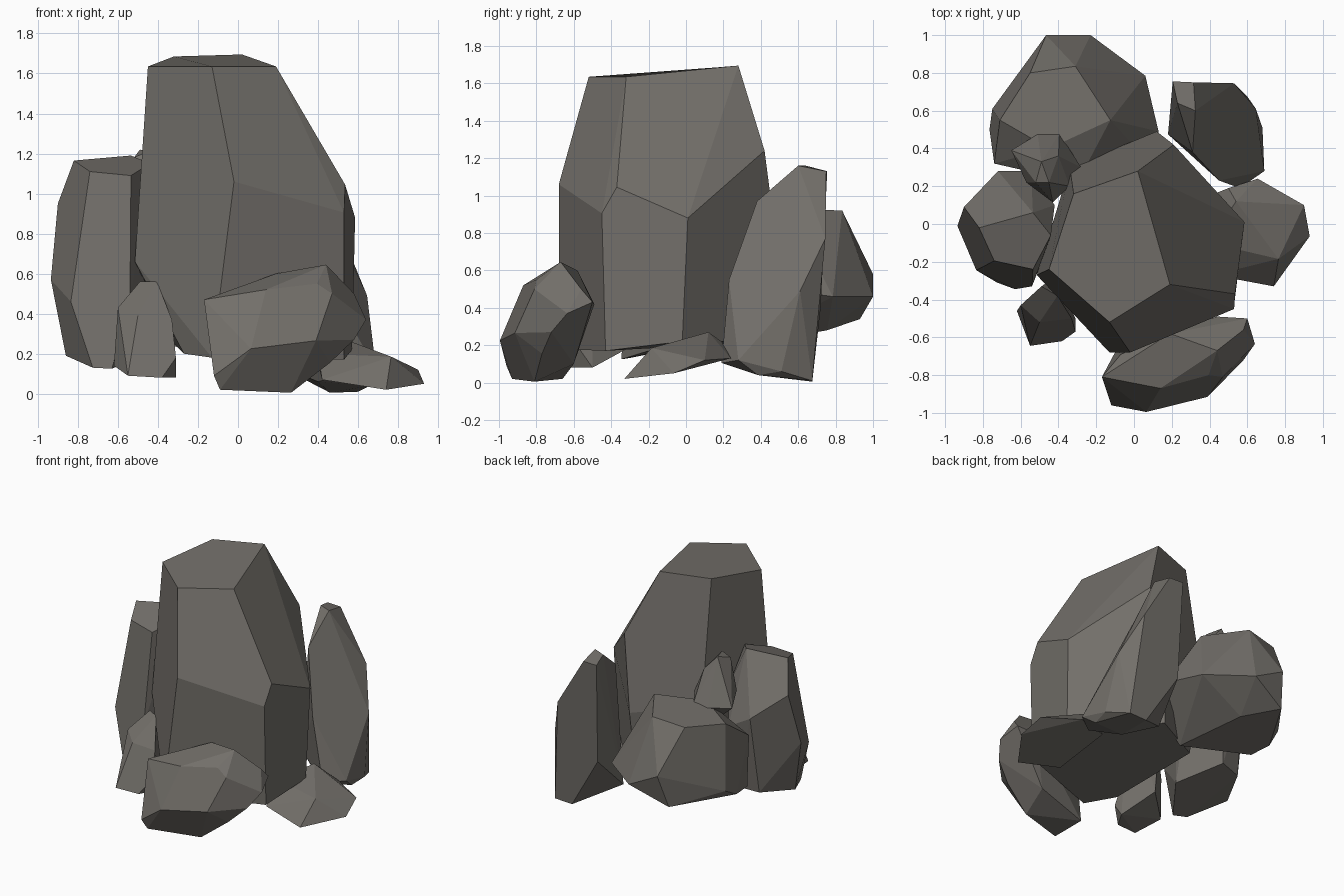
import bpy, bmesh, math
from mathutils import Vector

stone = bpy.data.materials.new("warm grey stone")
stone.diffuse_color = (0.17, 0.159, 0.143, 1)


def rock(name, corners):
    """Faceted boulder: convex hull of its few corner points, flat facets merged."""
    bm = bmesh.new()
    for c in corners:
        bm.verts.new(Vector(c))
    bmesh.ops.convex_hull(bm, input=bm.verts[:])
    loose = [v for v in bm.verts if not v.link_faces]
    bmesh.ops.delete(bm, geom=loose, context='VERTS')
    bmesh.ops.dissolve_limit(bm, angle_limit=math.radians(8),
                             verts=bm.verts[:], edges=bm.edges[:])
    bmesh.ops.recalc_face_normals(bm, faces=bm.faces[:])
    me = bpy.data.meshes.new(name)
    bm.to_mesh(me)
    bm.free()
    me.materials.append(stone)
    ob = bpy.data.objects.new(name, me)
    bpy.context.collection.objects.link(ob)
    return ob


# tall central boulder: crown, shoulders, then base
rock("central_boulder", [
    (.19, -.32, 1.635), (-.13, -.52, 1.635), (-.45, -.24, 1.635),
    (-.32, .16, 1.685), (.02, .28, 1.695),
    (-.02, -.68, 1.06), (.535, -.37, 1.045), (.53, -.45, .905),
    (.585, .01, .88), (.21, .42, 1.24), (.12, .49, .7),
    (-.34, .3, .8), (-.515, -.27, .86), (-.515, -.27, .66),
    (.53, -.43, .17), (.57, -.02, .22), (-.13, -.68, .18),
    (-.27, -.5, .2), (-.32, .2, .25), (.1, .44, .22)])

# low boulder lying in front
rock("front_boulder", [
    (-.17, -.81, .47), (.14, -.87, .52), (.395, -.8, .55), (.44, -.67, .645),
    (.19, -.58, .6), (-.07, -.69, .48), (.58, -.56, .5), (.6, -.5, .43),
    (.44, -.49, .42), (.64, -.635, .37), (.47, -.81, .5), (.39, -.915, .265),
    (.58, -.72, .27), (.065, -.995, .225), (-.12, -.96, .09), (-.09, -.93, .02),
    (.265, -.81, .005), (.46, -.77, .155), (-.09, -.66, .02), (.3, -.6, .1)])

# upright slab on the left
rock("left_slab", [
    (-.82, -.02, 1.165), (-.535, .06, 1.19), (-.44, -.06, 1.15),
    (-.535, -.24, 1.09), (-.74, -.195, 1.11), (-.9, .09, .95),
    (-.935, -.01, .57), (-.835, -.245, .46), (-.86, -.05, .19),
    (-.725, -.31, .13), (-.63, -.345, .125), (-.54, -.33, .45),
    (-.72, .28, .8), (-.545, .28, .7), (-.42, .1, .9), (-.45, -.1, .2),
    (-.58, .24, .25), (-.74, .2, .23)])

# broad boulder behind on the left
rock("back_boulder", [
    (-.31, .835, .92), (-.125, .55, .93), (-.71, .55, .865), (-.45, .4, .91),
    (-.55, .8, .89), (-.75, .61, .4), (-.465, 1, .58), (-.23, 1, .46),
    (-.51, .93, .34), (.06, .785, .46), (.13, .49, .5), (-.765, .5, .34),
    (-.74, .32, .7), (-.74, .34, .33), (-.3, .755, .28),
    (-.3, .22, .8), (.1, .3, .45), (-.15, .3, .2)])

# narrow spire behind on the right
rock("back_spire", [
    (.205, .755, 1.13), (.315, .75, 1.13), (.325, .6, 1.16), (.23, .64, 1.16),
    (.31, .38, .97), (.53, .745, .77), (.645, .61, .49), (.55, .38, .5),
    (.68, .51, .06), (.69, .28, .12), (.66, .385, .04), (.56, .19, .105),
    (.6, .675, .01), (.46, .675, .005), (.18, .475, .15), (.45, .23, .55),
    (.22, .72, .4), (.4, .35, .06)])

# flat wedge on the right
rock("right_wedge", [
    (.54, .12, .27), (.765, -.185, .185), (.93, -.065, .05), (.9, .1, .12),
    (.655, .24, .13), (.74, -.33, .02), (.42, -.27, .07), (.5, .19, .22),
    (.4, .15, .15), (.4, -.1, .2)])

# pebble by the front left corner
rock("front_pebble", [
    (-.6, -.43, .43), (-.49, -.33, .56), (-.405, -.38, .56), (-.33, -.5, .37),
    (-.5, -.52, .39), (-.31, -.57, .18), (-.31, -.5, .08), (-.38, -.62, .08),
    (-.55, -.645, .09), (-.62, -.46, .14), (-.42, -.28, .2)])

# pebble wedged high between the back boulders
rock("upper_pebble", [
    (-.49, .33, 1.22), (-.45, .22, 1.21), (-.52, .22, 1.18), (-.4, .36, 1.12),
    (-.65, .39, .9), (-.51, .475, .9), (-.395, .48, .9), (-.28, .3, .9),
    (-.34, .2, 1.05), (-.43, .115, 1.0), (-.57, .22, .95), (-.42, .3, .7)])
